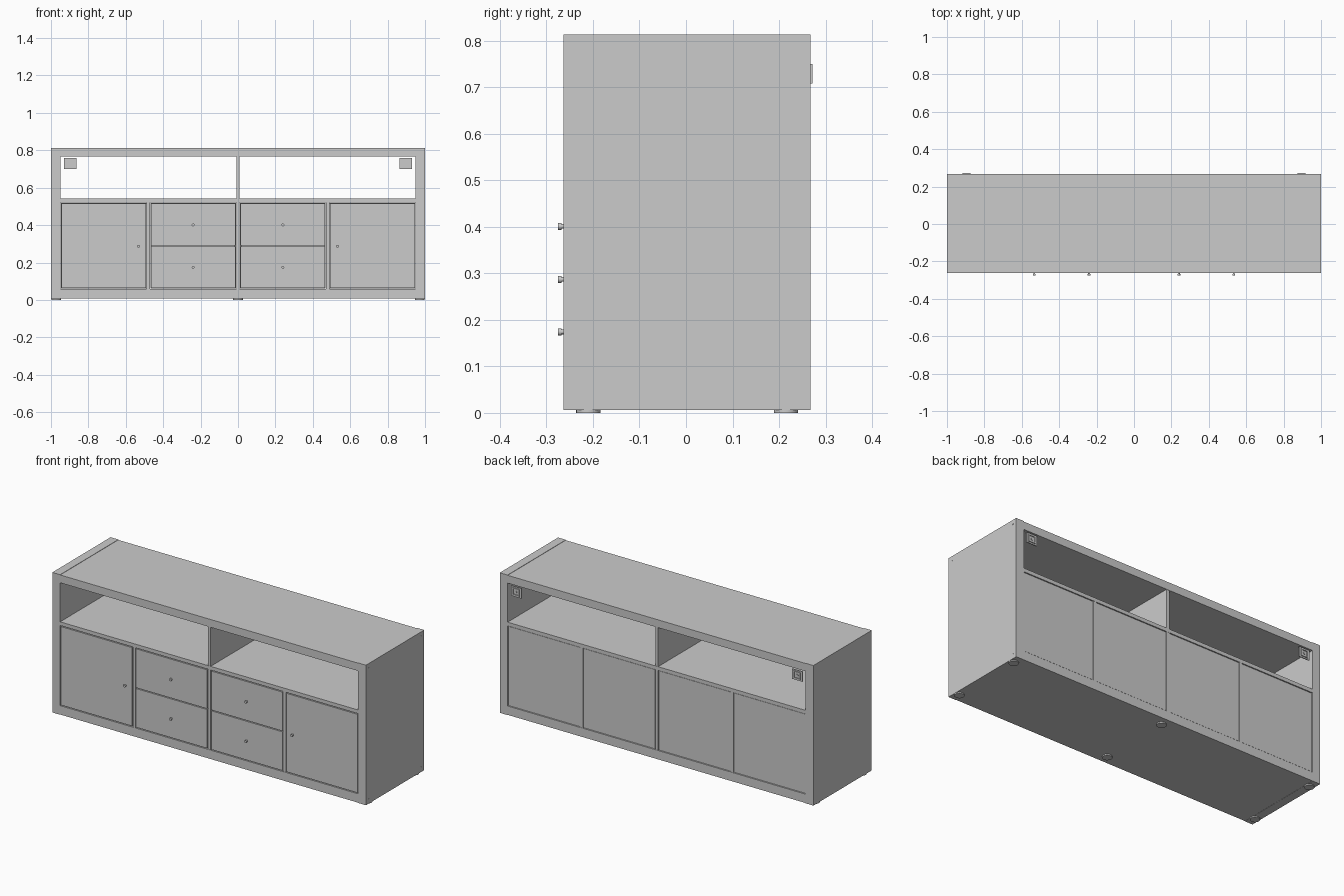
import bpy, bmesh, math
from mathutils import Matrix

if "Cube" in bpy.data.objects:
    bpy.data.objects.remove(bpy.data.objects["Cube"])

grey = bpy.data.materials.new("light grey")
grey.diffuse_color = (0.6, 0.6, 0.6, 1)
grey.use_nodes = True
grey.node_tree.nodes["Principled BSDF"].inputs["Base Color"].default_value = grey.diffuse_color


def finish(name, bm):
    me = bpy.data.meshes.new(name)
    bm.to_mesh(me)
    bm.free()
    me.materials.append(grey)
    ob = bpy.data.objects.new(name, me)
    bpy.context.collection.objects.link(ob)
    return ob


def box(name, x0, x1, y0, y1, z0, z1):
    bm = bmesh.new()
    bmesh.ops.create_cube(bm, size=1)
    for v in bm.verts:
        v.co = (x0 + (v.co.x + .5) * (x1 - x0),
                y0 + (v.co.y + .5) * (y1 - y0),
                z0 + (v.co.z + .5) * (z1 - z0))
    return finish(name, bm)


def disc(name, centre, r, depth, axis='Z', sides=24):
    rot = {'X': Matrix.Rotation(math.pi / 2, 4, 'Y'),
           'Y': Matrix.Rotation(math.pi / 2, 4, 'X'),
           'Z': Matrix.Identity(4)}[axis]
    bm = bmesh.new()
    bmesh.ops.create_cone(bm, cap_ends=True, segments=sides, radius1=r, radius2=r,
                          depth=depth, matrix=Matrix.Translation(centre) @ rot)
    for f in bm.faces:
        f.smooth = len(f.verts) == 4
    for e in bm.edges:
        e.smooth = all(f.smooth for f in e.link_faces)
    return finish(name, bm)


F, B = -0.263, 0.268            # front and back of the carcass
T = 0.009                       # half thickness of thin boards
Z0, Z1 = 0.058, 0.520           # lower compartments

# Carcass
box("top_panel", -.951, .951, F + .001, B - .001, .766, .811)
box("bottom_panel", -.951, .951, F + .001, B - .001, .007, Z0)
box("middle_shelf", -.951, .951, F + .001, B - .001, Z1, .541)
box("upper_divider", -T, T, F + .002, B - .002, .540, .767)
for x in (-.479, 0, .479):
    box("lower_divider", x - T, x + T, F + .002, B - .002, Z0 - .001, Z1 + .001)

for s in (-1, 1):
    xs = sorted((s * .95, s * .9995))
    box("side_panel", xs[0], xs[1], F, B, .006, .813)
    # Screw covers on the sides
    for y in (-.235, .242):
        for z in (.033, .788):
            disc("screw_cover", (s * .999, y, z), .003, .002, 'X', 12)


def insert_shell(x, g=.003, t=.007):
    """Open-fronted box filling one compartment."""
    a, b, c, d = x - .2315 + g, x + .2315 - g, Z0 + g, Z1 - g
    f, k = F + .022, B - .004
    box("insert_side", a, a + t, f, k, c, d)
    box("insert_side", b - t, b, f, k, c, d)
    box("insert_floor", a, b, f, k, c, c + t)
    box("insert_ceiling", a, b, f, k, d - t, d)
    box("insert_back", a, b, k - t, k, c, d)


def knob(x, z):
    disc("knob_stem", (x, F - .003, z), .005, .010, 'Y')
    disc("knob_head", (x, F - .0085, z), .0075, .007, 'Y')


for s in (-1, 1):
    # Outer door insert
    x = s * .719
    insert_shell(x)
    box("door", x - .226, x + .226, F + .001, F + .020, .063, .515)
    knob(s * .533, .287)
    # Inner insert with two drawers
    x = s * .240
    insert_shell(x)
    for z0, z1, kz in ((.063, .286, .174), (.291, .515, .401)):
        box("drawer_front", x - .226, x + .226, F + .001, F + .020, z0, z1)
        box("drawer_floor", x - .212, x + .212, F + .020, B - .05, z0 + .016, z0 + .022)
        for e in (-1, 1):
            box("drawer_side", x + e * .212 - .004, x + e * .212 + .004,
                F + .020, B - .05, z0 + .016, z1 - .05)
        box("drawer_back", x - .212, x + .212, B - .058, B - .05, z0 + .016, z1 - .05)
        knob(x, kz)

    # Wall bracket with framed plate at the back
    x, z = s * .896, .729
    box("bracket_plate", x - .033, x + .033, .262, .267, z - .029, z + .029)
    for e in (-1, 1):
        box("bracket_rim", x + e * .019 - .003, x + e * .019 + .003, .266, .272, z - .021, z + .021)
        box("bracket_rim", x - .022, x + .022, .266, .272, z + e * .018 - .003, z + e * .018 + .003)
    disc("bracket_screw", (x, .268, z), .007, .006, 'Y', 16)

# Feet
for x in (-.972, 0, .972):
    for y in (-.21, .215):
        disc("foot", (x, y, .0035), .026, .007)
